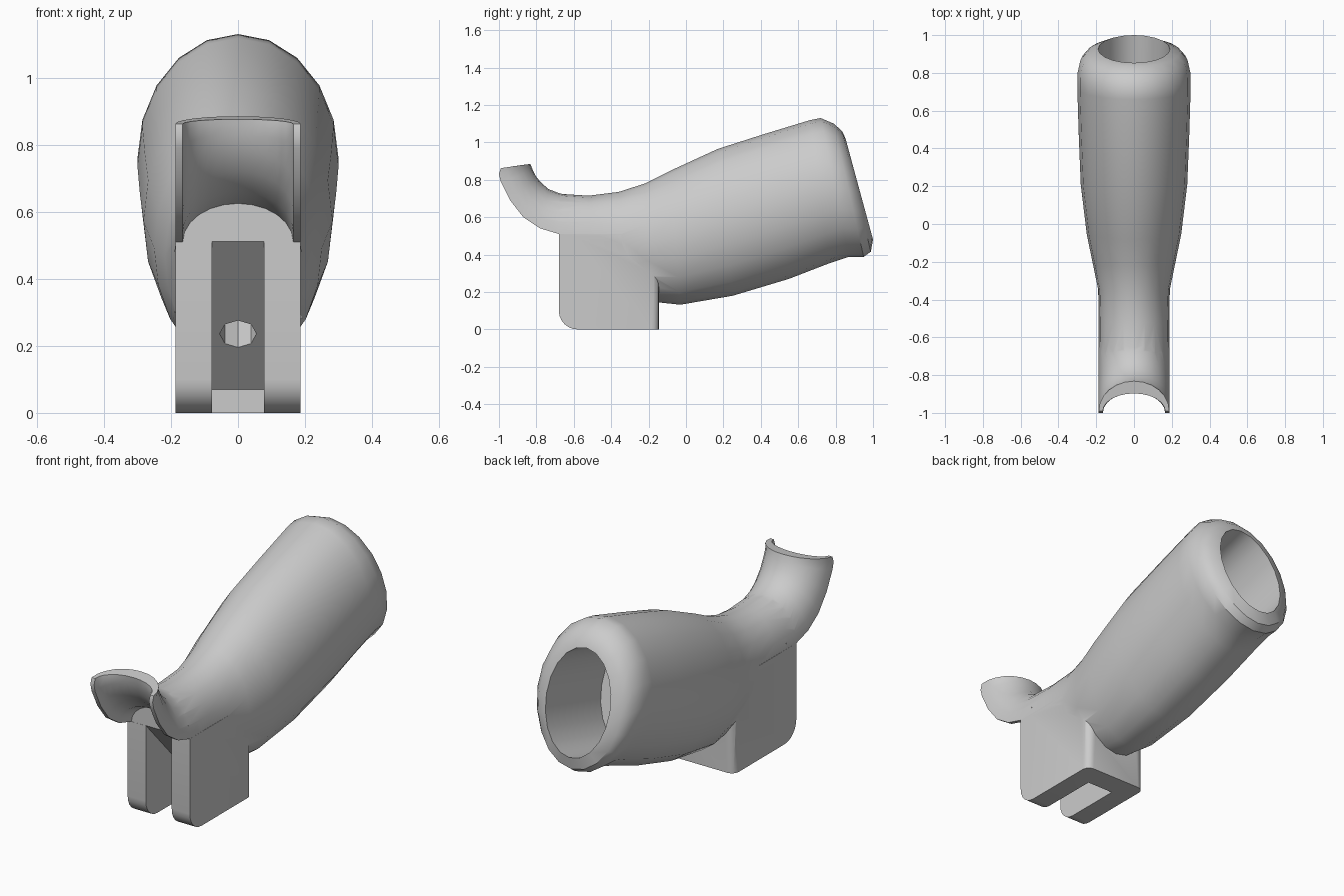
import bpy, bmesh
from math import sin, cos, pi
from mathutils import Vector, Matrix

if "Cube" in bpy.data.objects:
    bpy.data.objects.remove(bpy.data.objects["Cube"])


def new_object(name, bm):
    bmesh.ops.recalc_face_normals(bm, faces=bm.faces)
    mesh = bpy.data.meshes.new(name)
    bm.to_mesh(mesh)
    bm.free()
    ob = bpy.data.objects.new(name, mesh)
    bpy.context.collection.objects.link(ob)
    return ob


def loft(name, rings):
    bm = bmesh.new()
    loops = [[bm.verts.new(p) for p in ring] for ring in rings]
    n = len(loops[0])
    for a, b in zip(loops, loops[1:]):
        for i in range(n):
            bm.faces.new((a[i], a[(i + 1) % n], b[(i + 1) % n], b[i]))
    bm.faces.new(loops[0])
    bm.faces.new(loops[-1])
    return new_object(name, bm)


def arc(edge, crown, hw, start, end, n):
    # elliptical arc rising from the side edge to the crown, points as (y, z)
    e, c = Vector(edge), Vector(crown)
    pts = []
    for i in range(n):
        a = start + (end - start) * i / n
        yz = e + (c - e) * sin(a)
        pts.append((hw * cos(a), yz.x, yz.y))
    return pts


def boolean(target, tool, operation):
    m = target.modifiers.new(operation, 'BOOLEAN')
    m.object, m.operation, m.solver = tool, operation, 'EXACT'
    bpy.context.view_layer.objects.active = target
    bpy.ops.object.modifier_apply(modifier=m.name)
    bpy.data.objects.remove(tool, do_unlink=True)


# main tube: (top y, top z, bottom y, bottom z, half width), then back into the bore
sections = [
    (-.679, .725, -.679, .30, .186), (-.52, .715, -.50, .30, .186),
    (-.36, .735, -.33, .22, .19), (-.22, .78, -.20, .15, .218),
    (-.08, .85, -.03, .132, .25), (.17, .965, .25, .18, .282),
    (.42, .045 + 1, .55, .27, .293), (.66, 1.118, .77, .355, .30),
    (.72, 1.13, .87, .388, .30), (.79, 1.10, .95, .388, .283),
    (.835, 1.06, .988, .415, .245), (.853, 1.02, 1.0, .48, .19),
    (.39, .89, .53, .35, .185),
]
rings = []
for ty, tz, by, bz, hw in sections:
    mid = ((ty + by) / 2, (tz + bz) / 2)
    rings.append(arc(mid, (ty, tz), hw, 0, 2 * pi, 20))
body = loft("handle_body", rings)

# curled front lip: side edge, outer crown, inner crown
lip_sections = [
    ((-.60, .50), (-.60, .714), (-.60, .61)),
    ((-.68, .51), (-.675, .727), (-.68, .625)),
    ((-.78, .54), (-.735, .75), (-.765, .66)),
    ((-.87, .60), (-.775, .785), (-.83, .72)),
    ((-.94, .69), (-.80, .815), (-.87, .78)),
    ((-.99, .79), (-.818, .85), (-.888, .83)),
    ((-1.0, .83), (-.826, .87), (-.894, .86)),
    ((-.99, .862), (-.832, .885), (-.897, .876)),
]
lip = loft("front_lip", [
    arc(e, t, .187, 0, pi, 12) + [(-.187, *e)] +
    arc(e, i, .165, pi, 0, 12) + [(.165, *e)] for e, t, i in lip_sections])

# mounting block with a rounded front foot and softened rear corners
bm = bmesh.new()
bmesh.ops.create_cube(bm, size=1, matrix=Matrix.Translation((0, -.4125, .255)) @
                      Matrix.Diagonal((.374, .535, .51, 1)))


def bevel_edges(test, radius, steps):
    edges = [e for e in bm.edges if all(test(v.co) for v in e.verts)]
    bmesh.ops.bevel(bm, geom=edges, offset=radius, segments=steps,
                    profile=.5, affect='EDGES')


bevel_edges(lambda c: c.y < -.6 and c.z < .1, .1, 6)
bevel_edges(lambda c: c.y > -.2 and c.x > 0, .04, 4)
bevel_edges(lambda c: c.y > -.2 and c.x < 0, .04, 4)
block = new_object("mounting_block", bm)

boolean(body, block, 'UNION')
boolean(body, lip, 'UNION')

# slot with a slanted ceiling
profile = [(-.8, -.1), (-.27, -.1), (-.27, .07), (-.68, .512), (-.8, .512)]
slot = loft("slot_cutter", [[(x, y, z) for y, z in profile] for x in (-.078, .078)])
boolean(body, slot, 'DIFFERENCE')

# blind hole square to the slanted ceiling
bm = bmesh.new()
direction = Vector((0, .44, .41)).normalized()
bmesh.ops.create_cone(bm, cap_ends=True, segments=8, radius1=.055, radius2=.055, depth=.3,
                      matrix=Matrix.Translation((0, -.424, .235)) @
                      direction.to_track_quat('Z', 'Y').to_matrix().to_4x4())
boolean(body, new_object("hole_cutter", bm), 'DIFFERENCE')

bpy.ops.object.select_all(action='DESELECT')
body.select_set(True)
bpy.context.view_layer.objects.active = body
bpy.ops.object.shade_smooth_by_angle(angle=.6)
